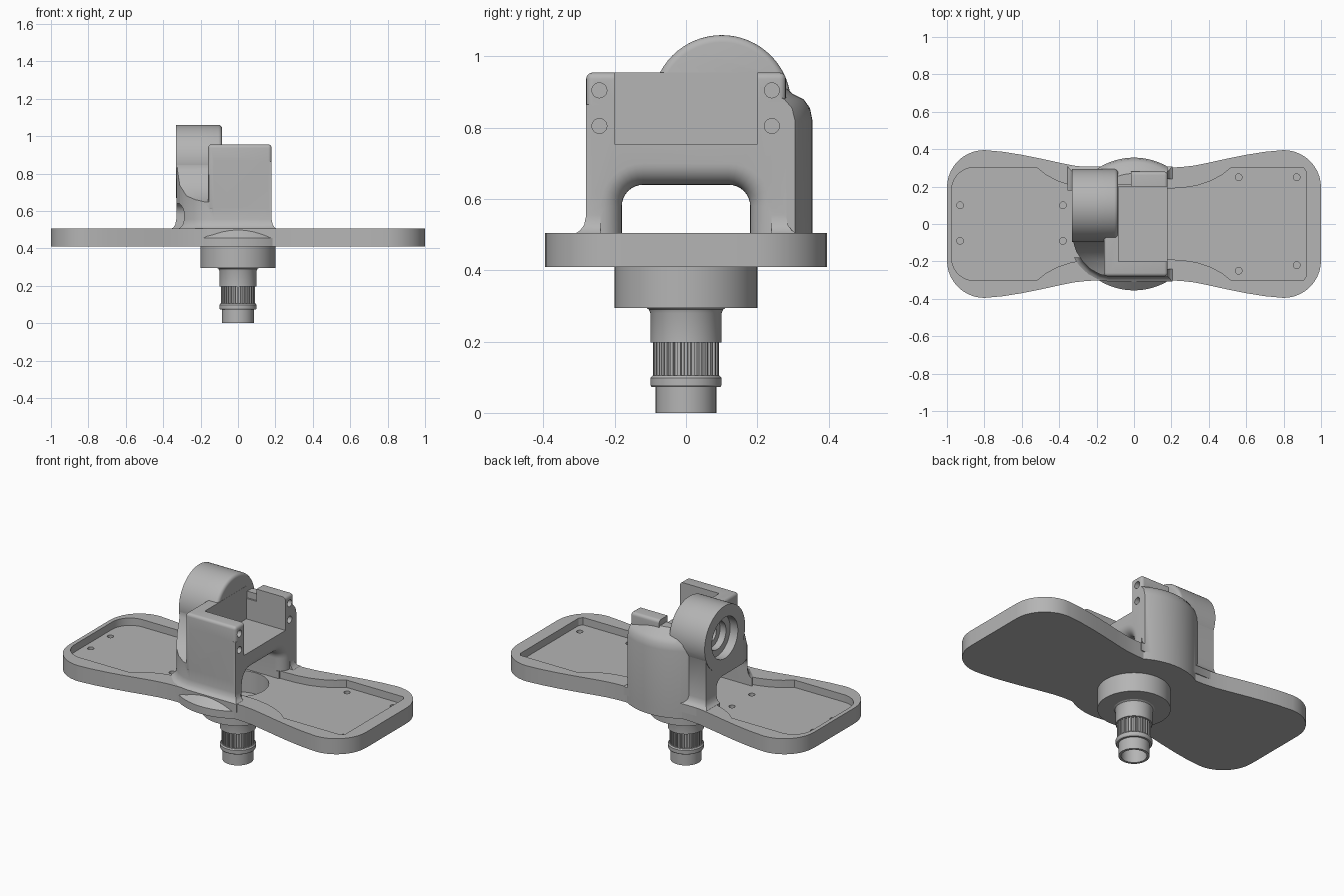
import bpy, bmesh
from math import sin, cos, pi
from mathutils import Vector

if "Cube" in bpy.data.objects:
    bpy.data.objects.remove(bpy.data.objects["Cube"])

grey = bpy.data.materials.new("machined grey")
grey.use_nodes = True
grey.diffuse_color = (0.46, 0.46, 0.46, 1)
grey.node_tree.nodes["Principled BSDF"].inputs["Base Color"].default_value = (0.46, 0.46, 0.46, 1)


def make(name, bm):
    bmesh.ops.recalc_face_normals(bm, faces=bm.faces)
    mesh = bpy.data.meshes.new(name)
    bm.to_mesh(mesh)
    bm.free()
    mesh.materials.append(grey)
    ob = bpy.data.objects.new(name, mesh)
    bpy.context.collection.objects.link(ob)
    return ob


def loft(name, rings, closed=False):
    """Skin a list of equal rings; closed joins the last ring to the first."""
    bm = bmesh.new()
    loops = [[bm.verts.new(p) for p in ring] for ring in rings]
    n = len(loops[0])
    pairs = list(zip(loops, loops[1:])) + ([(loops[-1], loops[0])] if closed else [])
    for a, b in pairs:
        for i in range(n):
            bm.faces.new((a[i], a[(i + 1) % n], b[(i + 1) % n], b[i]))
    if not closed:
        bm.faces.new(loops[0])
        bm.faces.new(loops[-1])
    return make(name, bm)


def prism(name, pts, z0, z1):
    return loft(name, [[(x, y, z) for x, y in pts] for z in (z0, z1)])


def box(name, x0, x1, y0, y1, z0, z1):
    return prism(name, [(x0, y0), (x1, y0), (x1, y1), (x0, y1)], z0, z1)


def lathe(name, profile, closed=False, n=72):
    rings = [[(r * cos(2 * pi * i / n), r * sin(2 * pi * i / n), z) for i in range(n)]
             for r, z in profile]
    return loft(name, rings, closed)


def rod_x(name, x0, x1, y, z, r, n=64):
    return loft(name, [[(x, y + r * cos(2 * pi * i / n), z + r * sin(2 * pi * i / n))
                        for i in range(n)] for x in (x0, x1)])


def arc(cx, cy, r, a0, a1, n=10):
    return [(cx + r * cos(a), cy + r * sin(a))
            for a in (pi / 180 * (a0 + (a1 - a0) * i / n) for i in range(n + 1))]


def apply(ob, mod):
    bpy.context.view_layer.objects.active = ob
    bpy.ops.object.modifier_apply(modifier=mod.name)


def combine(ob, other, how="DIFFERENCE"):
    mod = ob.modifiers.new("combine", "BOOLEAN")
    mod.operation, mod.solver, mod.object = how, "EXACT", other
    apply(ob, mod)
    bpy.data.objects.remove(other)


def bevel(ob, width):
    mod = ob.modifiers.new("round", "BEVEL")
    mod.width, mod.segments, mod.angle_limit = width, 4, 0.7
    apply(ob, mod)


def mirror_y(half):
    return half + [(x, -y) for x, y in reversed(half)]


# Base plate: waisted outline, built from one quarter
quarter = [(1, 0.1)] + arc(0.8, 0.195, 0.2, 0, 90) + [
    (0.7, 0.386), (0.6, 0.37), (0.5, 0.35), (0.4, 0.328), (0.32, 0.312), (0.25, 0.304), (0.18, 0.302)]
half = quarter + [(-x, y) for x, y in reversed(quarter)]
plate = prism("base_plate", mirror_y(half), 0.41, 0.505)
combine(plate, lathe("waist_bulge", [(0.355, 0.41), (0.355, 0.455), (0.3, 0.505)]), "UNION")

# Recessed trays joined by a channel below the bridge
FLOOR = 0.46
neck = [(0.52, 0.302), (0.47, 0.262), (0.41, 0.23), (0.34, 0.206), (0.26, 0.193), (0.15, 0.188)]
right = [(0.92, 0.28), (0.905, 0.302)] + neck
left = arc(0.855, 0.182, 0.12, 0, 90) + neck
combine(plate, prism("cut", mirror_y(right), FLOOR, 0.6))
combine(plate, prism("cut", mirror_y([(-x, y) for x, y in left]), FLOOR, 0.6))
combine(plate, box("cut", -0.3, 0.3, -0.18, 0.18, FLOOR, 0.6))
combine(plate, lathe("cut", [(0.17, 0.3), (0.17, 0.6)]))
holes = [(x, y) for x in (-0.93, -0.38) for y in (-0.09, 0.1)]
holes += [(0.56, 0.25), (0.56, -0.25), (0.87, 0.25), (0.87, -0.22)]
for x, y in holes:
    combine(plate, prism("cut", arc(x, y, 0.018, 0, 345, 23), 0.43, 0.6))

# Lower body with a rounded front corner and a flared foot
foot = [(0.18, -0.28), (-0.13, -0.28), (-0.18, -0.27), (-0.23, -0.243), (-0.275, -0.2),
        (-0.31, -0.145), (-0.33, -0.08), (-0.33, 0.28), (0.18, 0.28)]
cx = -0.075
levels = [(0.455, 1.1), (0.505, 1.1), (0.512, 1.06), (0.528, 1.02), (0.555, 1), (0.865, 1)]
body = loft("bridge_housing", [[(cx + (x - cx) * s, y * s, z) for x, y in foot] for z, s in levels])
slope = [(-0.08, 0.9), (-0.1, 0.82), (-0.14, 0.74), (-0.2, 0.68), (-0.3, 0.635), (-0.4, 0.63), (-0.4, 0.9)]
combine(body, loft("cut", [[(x, y, z) for y, z in slope] for x in (-0.5, -0.155)]))

# Upper block with a gap beside the back tab
block = box("block", -0.16, 0.18, -0.28, 0.28, 0.6, 0.955)
bevel(block, 0.018)
combine(block, box("cut", -0.3, -0.015, 0.2, 0.4, 0.88, 1.1))
combine(body, block, "UNION")

# Rounded swelling on the back
swell = lathe("swell", [(0.355, 0.455), (0.355, 0.82), (0.348, 0.855), (0.33, 0.88), (0.3, 0.895), (0.27, 0.92)])
combine(swell, box("keep", -0.32, 0.18, 0.21, 0.5, 0.4, 1), "INTERSECT")
combine(body, swell, "UNION")

# Bearing boss
boss = rod_x("boss", -0.331, -0.085, 0.1, 0.865, 0.195)
bevel(boss, 0.02)
flat_end = rod_x("boss_end", -0.332, -0.2, 0.1, 0.865, 0.195)
combine(boss, flat_end, "UNION")
combine(body, boss, "UNION")
combine(body, rod_x("cut", -0.5, -0.28, 0.1, 0.865, 0.125))
combine(body, rod_x("cut", -0.5, -0.24, 0.1, 0.865, 0.085))
combine(body, rod_x("cut", -0.5, -0.15, 0.1, 0.865, 0.05))

# Pocket open to the top and one side, with its screw holes
combine(body, box("cut", -0.084, 0.4, -0.2, 0.2, 0.755, 1.2))
for y in (-0.243, 0.241):
    for z in (0.805, 0.905):
        combine(body, rod_x("cut", 0.1, 0.4, y, z, 0.021, 24))


# Tunnel with a rounded roof and a flared mouth
def tunnel_ring(x, grow):
    roof = arc(0.12, 0.58, 0.06 + grow, 0, 90, 8)
    side = [(0.18 + grow, 0.4)] + roof
    return [(x, y, z) for y, z in side + [(-y, z) for y, z in reversed(side)]]


mouth = [(0.12 + 0.06 * sin(a), 0.06 * (1 - cos(a))) for a in (pi / 16 * i for i in range(9))]
combine(body, loft("cut", [tunnel_ring(x, g) for x, g in [(-0.6, 0)] + mouth + [(0.4, 0.06)]]))

# Hollow hub and stepped spindle turned as one piece
spindle = lathe("hub_spindle", [
    (0.07, 0), (0.085, 0), (0.085, 0.072), (0.096, 0.072), (0.1, 0.078), (0.1, 0.098), (0.094, 0.105),
    (0.083, 0.105), (0.083, 0.197), (0.1, 0.197), (0.1, 0.28), (0.104, 0.29), (0.112, 0.295),
    (0.2, 0.295), (0.2, 0.415), (0.17, 0.415), (0.17, 0.33), (0.07, 0.33)], closed=True)

# Splines around the spindle
bm = bmesh.new()
TEETH = 28
for i in range(TEETH):
    a = 2 * pi * i / TEETH
    out, side = Vector((cos(a), sin(a), 0)), Vector((-sin(a), cos(a), 0))
    ends = [[bm.verts.new(out * r + side * s + Vector((0, 0, z)))
             for r, s in ((0.08, -0.006), (0.092, -0.0045), (0.092, 0.0045), (0.08, 0.006))]
            for z in (0.1, 0.2)]
    bm.faces.new(ends[0])
    bm.faces.new(ends[1])
    for j in range(4):
        k = (j + 1) % 4
        bm.faces.new((ends[0][j], ends[0][k], ends[1][k], ends[1][j]))
splines = make("spindle_splines", bm)

# Smooth the curved faces
for ob in (plate, body, spindle):
    bpy.ops.object.select_all(action="DESELECT")
    ob.select_set(True)
    bpy.context.view_layer.objects.active = ob
    bpy.ops.object.shade_smooth_by_angle(angle=0.5)
